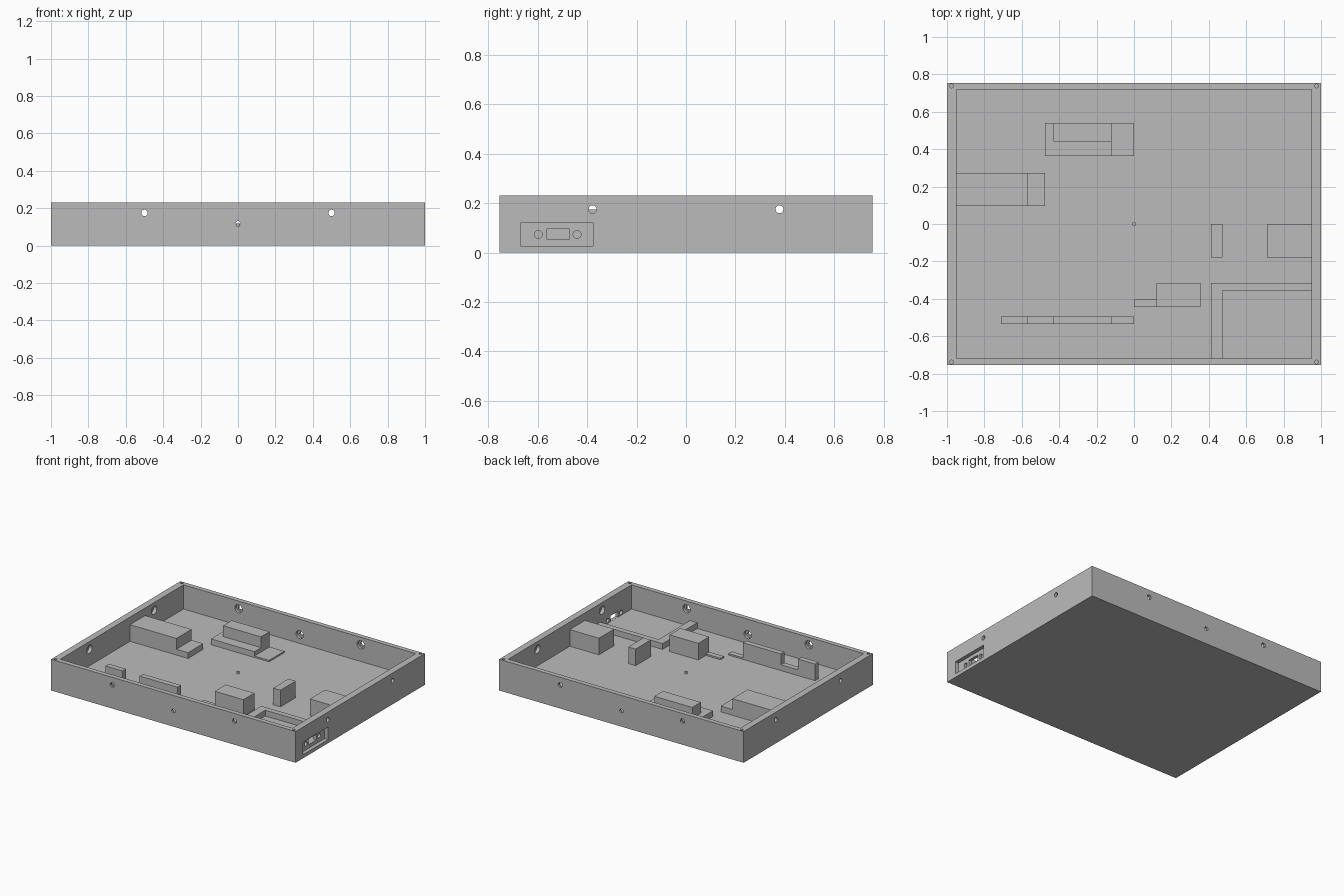
import bpy, bmesh, math
from mathutils import Matrix, Vector

if "Cube" in bpy.data.objects:
    bpy.data.objects.remove(bpy.data.objects["Cube"])

FLOOR, LOW, MID, HIGH = 0.052, 0.063, 0.095, 0.175

grey = bpy.data.materials.new("plain grey")
grey.diffuse_color = (0.5, 0.5, 0.5, 1)
grey.use_nodes = True
grey.node_tree.nodes["Principled BSDF"].inputs["Base Color"].default_value = grey.diffuse_color


def finish(name, bm):
    me = bpy.data.meshes.new(name)
    bm.to_mesh(me)
    bm.free()
    me.materials.append(grey)
    ob = bpy.data.objects.new(name, me)
    bpy.context.collection.objects.link(ob)
    return ob


def add_box(bm, x0, x1, y0, y1, z0, z1):
    m = (Matrix.Translation(((x0 + x1) / 2, (y0 + y1) / 2, (z0 + z1) / 2))
         @ Matrix.Diagonal((x1 - x0, y1 - y0, z1 - z0, 1)))
    bmesh.ops.create_cube(bm, size=1, matrix=m)


def boxes(name, *dims):
    bm = bmesh.new()
    for d in dims:
        add_box(bm, *d)
    return finish(name, bm)


def rod(name, centre, axis, radius, length):
    bm = bmesh.new()
    rot = Vector((0, 0, 1)).rotation_difference(Vector(axis)).to_matrix().to_4x4()
    bmesh.ops.create_cone(bm, cap_ends=True, segments=24, radius1=radius, radius2=radius,
                          depth=length, matrix=Matrix.Translation(centre) @ rot)
    return finish(name, bm)


def stepped(name, axis_pts, fixed):
    """Side profile in x-z (list of x0, x1, top) extruded over a y range."""
    bm = bmesh.new()
    pts = [(axis_pts[0][0], FLOOR)]
    for x0, x1, top in axis_pts:
        pts += [(x0, top), (x1, top)]
    pts.append((axis_pts[-1][1], FLOOR))
    f = bm.faces.new([bm.verts.new((x, fixed[0], z)) for x, z in pts])
    ext = bmesh.ops.extrude_face_region(bm, geom=[f])
    bmesh.ops.translate(bm, vec=(0, fixed[1] - fixed[0], 0),
                        verts=[v for v in ext["geom"] if isinstance(v, bmesh.types.BMVert)])
    bmesh.ops.recalc_face_normals(bm, faces=bm.faces)
    return finish(name, bm)


def cut(target, cutter):
    mod = target.modifiers.new("cut", "BOOLEAN")
    mod.operation, mod.solver, mod.object = "DIFFERENCE", "EXACT", cutter
    bpy.context.view_layer.objects.active = target
    bpy.ops.object.modifier_apply(modifier=mod.name)
    bpy.data.objects.remove(cutter)


# Open case
case = boxes("case", (-1, 1, -0.755, 0.755, 0, 0.231))
cut(case, boxes("cavity", (-0.95, 0.95, -0.72, 0.72, FLOOR, 0.4)))

# Counterbored screw holes through the walls
for s in (-1, 1):
    for x, z, r in ((-0.5, HIGH, 0.017), (0, 0.117, 0.014), (0.5, HIGH, 0.017)):
        cut(case, rod("hole", (x, s * 0.74, z), (0, 1, 0), r, 0.1))
        cut(case, rod("bore", (x, s * 0.70, z), (0, 1, 0), 0.03, 0.08))
    for y in (-0.378, 0.378):
        cut(case, rod("hole", (s * 0.975, y, HIGH), (1, 0, 0), 0.016, 0.1))
        cut(case, rod("bore", (s * 0.93, y, HIGH), (1, 0, 0), 0.03, 0.09))
    # Corner lid screw holes
    for t in (-1, 1):
        cut(case, rod("hole", (s * 0.976, t * 0.738, 0.22), (0, 0, 1), 0.01, 0.12))

# Socket recess with its openings in the right wall
cut(case, boxes("recess", (0.972, 1.05, -0.67, -0.375, 0.027, 0.12)))
cut(case, boxes("socket", (0.93, 1.05, -0.562, -0.472, FLOOR + 0.001, 0.095)))
for y in (-0.598, -0.441):
    cut(case, rod("hole", (0.97, y, 0.073), (1, 0, 0), 0.016, 0.1))

# Supports on the case floor
stepped("front_rail", [(-0.71, -0.57, HIGH), (-0.57, -0.43, MID),
                       (-0.43, -0.12, HIGH), (-0.12, 0, LOW)], (-0.535, -0.495))
stepped("left_support", [(-0.95, -0.57, HIGH), (-0.57, -0.475, MID)], (0.095, 0.272))
stepped("back_support_base", [(-0.475, -0.12, MID), (-0.12, 0, LOW)], (0.363, 0.541))
boxes("back_support_block", (-0.43, -0.12, 0.44, 0.541, MID, HIGH))
boxes("middle_block", (0.12, 0.355, -0.443, -0.315, FLOOR, HIGH))
boxes("middle_block_tab", (0, 0.12, -0.443, -0.403, FLOOR, LOW))
boxes("small_post", (0.412, 0.472, -0.178, 0, FLOOR, HIGH))
boxes("right_block", (0.712, 0.95, -0.178, 0, FLOOR, HIGH))

# Low corner wall around the socket
boxes("socket_wall", (0.412, 0.472, -0.72, -0.315, FLOOR, MID),
      (0.472, 0.95, -0.355, -0.315, FLOOR, MID))

# Tiny pin at the centre
rod("centre_pin", (0, 0, 0.111), (0, 0, 1), 0.01, 0.016)
